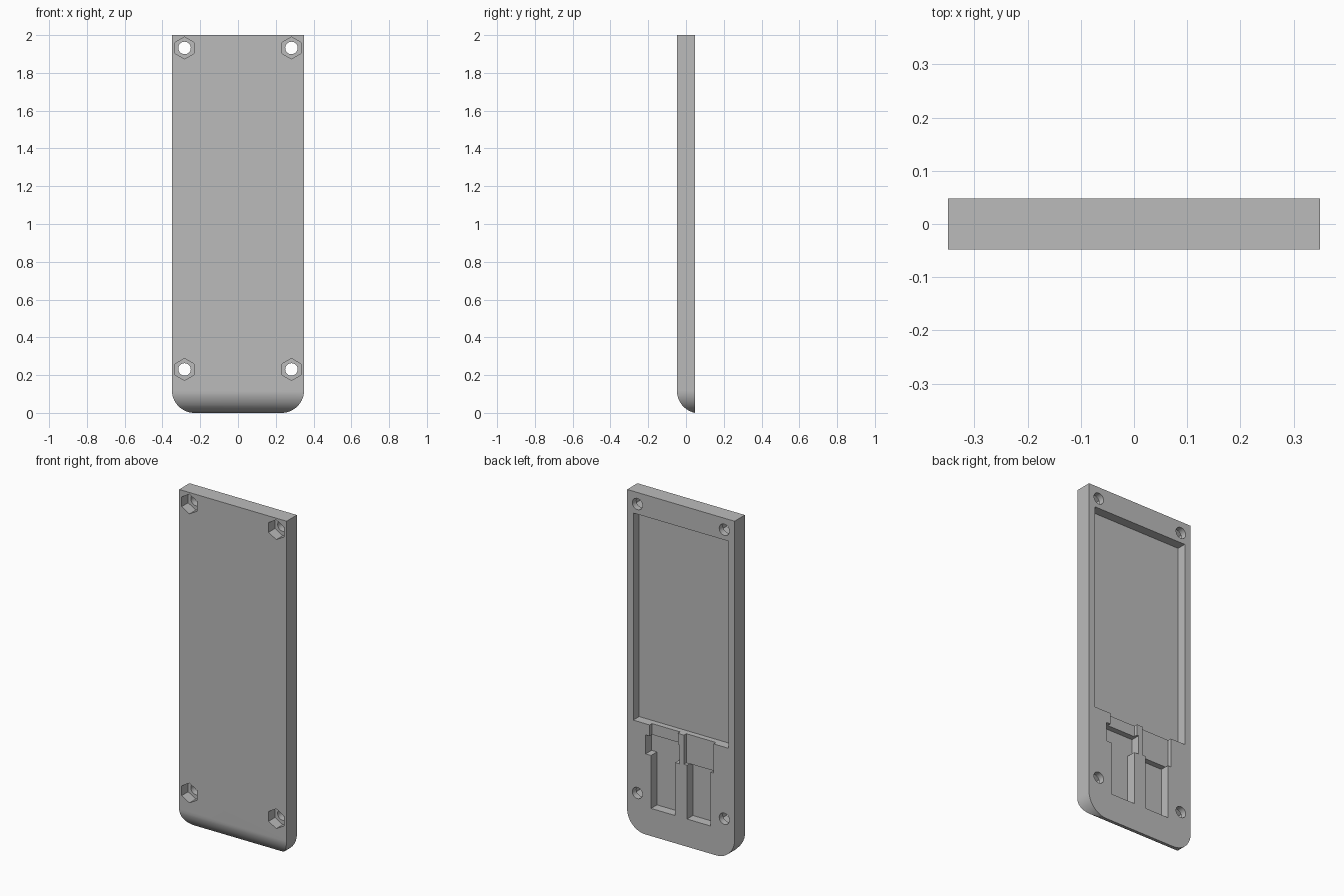
import bpy, bmesh, math
from mathutils import Vector

cube = bpy.data.objects.get("Cube")
if cube:
    bpy.data.objects.remove(cube, do_unlink=True)

HW, T, H, R = 0.35, 0.048, 2.0, 0.12   # half width, half thickness, height, rounding
DEPTH, SHALLOW = 0.055, 0.022          # pocket depths

grey = bpy.data.materials.new("plain grey")
grey.use_nodes = True
grey.diffuse_color = (0.5, 0.5, 0.5, 1)
grey.node_tree.nodes["Principled BSDF"].inputs["Base Color"].default_value = (0.5, 0.5, 0.5, 1)


def prism(name, points, offset):
    """Solid made by sweeping a flat outline along an offset."""
    bm = bmesh.new()
    face = bm.faces.new([bm.verts.new(p) for p in points])
    swept = bmesh.ops.extrude_face_region(bm, geom=[face])["geom"]
    verts = [g for g in swept if isinstance(g, bmesh.types.BMVert)]
    bmesh.ops.translate(bm, verts=verts, vec=Vector(offset))
    bmesh.ops.recalc_face_normals(bm, faces=bm.faces)
    mesh = bpy.data.meshes.new(name)
    bm.to_mesh(mesh)
    bm.free()
    mesh.materials.append(grey)
    obj = bpy.data.objects.new(name, mesh)
    bpy.context.collection.objects.link(obj)
    return obj


def combine(body, tool, operation):
    """Apply a boolean and remove the tool."""
    tool.hide_render = True
    mod = body.modifiers.new("cut", "BOOLEAN")
    mod.operation, mod.solver, mod.object = operation, "EXACT", tool
    bpy.context.view_layer.objects.active = body
    bpy.ops.object.modifier_apply(modifier=mod.name)
    bpy.data.objects.remove(tool, do_unlink=True)


def arc(cx, cz, start, end, steps=20):
    angles = [math.radians(start + (end - start) * i / steps) for i in range(steps + 1)]
    return [(cx + R * math.cos(a), cz + R * math.sin(a)) for a in angles]


def round_cutter(name, x, z, radius, sides, y0, y1):
    pts = []
    for i in range(sides):
        a = math.pi / 2 + 2 * math.pi * i / sides
        pts.append((x + radius * math.cos(a), y0, z + radius * math.sin(a)))
    return prism(name, pts, (0, y1 - y0, 0))


def pocket(x0, x1, z0, z1, depth):
    y = T - depth
    pts = [(x0, y, z0), (x1, y, z0), (x1, y, z1), (x0, y, z1)]
    combine(body, prism("pocket_cutter", pts, (0, depth + 0.05, 0)), "DIFFERENCE")


# Cover plate: side profile with a curved lower front edge
end_angle = 180 + math.degrees(math.acos((R - 2 * T) / R))
side = [(T, H), (-T, H)] + arc(R - T, R, 180, end_angle)
floor_z = side[-1][1]
side = [(y, z - floor_z if z < H else z) for y, z in side]
body = prism("cover_plate", [(-HW, y, z) for y, z in side], (2 * HW, 0, 0))

# Rounded bottom corners
front = [(-HW - 0.1, H + 0.1), (-HW - 0.1, R)] + arc(R - HW, R, 180, 270)
front += arc(HW - R, R, 270, 360) + [(HW + 0.1, R), (HW + 0.1, H + 0.1)]
combine(body, prism("outline_tool", [(x, -0.2, z) for x, z in front], (0, 0.4, 0)), "INTERSECT")

# Large compartment and the two slots below it
pocket(-0.31, 0.31, 0.652, 1.872, DEPTH)
pocket(0.02, 0.203, 0.56, 0.67, SHALLOW)
pocket(0.008, 0.229, 0.475, 0.587, DEPTH)
pocket(0.038, 0.194, 0.163, 0.5, DEPTH)
pocket(-0.214, -0.02, 0.48, 0.67, SHALLOW)
pocket(-0.194, -0.04, 0.163, 0.481, DEPTH)

# Screw holes with hexagonal nut recesses on the front
for x in (-0.283, 0.283):
    for z in (0.23, 1.932):
        combine(body, round_cutter("hole_cutter", x, z, 0.033, 32, -0.2, 0.2), "DIFFERENCE")
        combine(body, round_cutter("nut_cutter", x, z, 0.058, 6, -0.2, 0.06 - T), "DIFFERENCE")

bpy.ops.object.select_all(action="DESELECT")
body.select_set(True)
bpy.context.view_layer.objects.active = body
bpy.ops.object.shade_smooth_by_angle(angle=math.radians(30))
